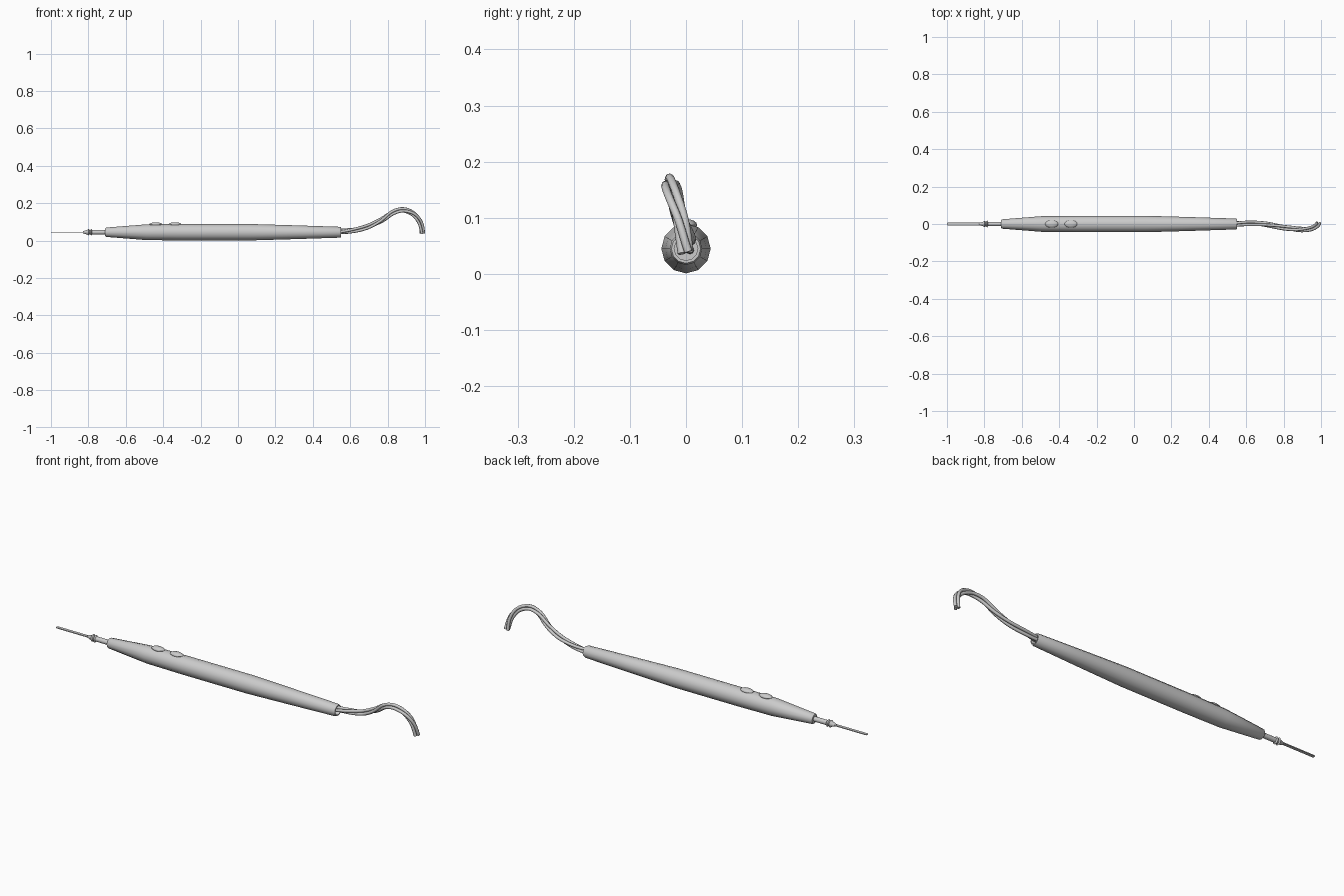
import bpy, bmesh, math
from mathutils import Vector
from mathutils.geometry import interpolate_bezier

if "Cube" in bpy.data.objects:
    bpy.data.objects.remove(bpy.data.objects["Cube"])

AXIS_Z = 0.045


def finish(ob, angle=40):
    bpy.ops.object.select_all(action='DESELECT')
    ob.select_set(True)
    bpy.context.view_layer.objects.active = ob
    bpy.ops.object.shade_smooth_by_angle(angle=math.radians(angle))


def lathe(name, profile, sides):
    """Revolve (x, radius, centre z) stations around the long axis; radius 0 closes an end."""
    bm = bmesh.new()
    rings = []
    for x, r in profile:
        if r == 0:
            rings.append([bm.verts.new((x, 0, AXIS_Z))])
        else:
            rings.append([bm.verts.new((x, r * math.sin(2 * math.pi * i / sides),
                                        AXIS_Z + r * math.cos(2 * math.pi * i / sides)))
                          for i in range(sides)])
    for a, b in zip(rings, rings[1:]):
        for i in range(sides):
            j = (i + 1) % sides
            quad = [a[i % len(a)], a[j % len(a)], b[j % len(b)], b[i % len(b)]]
            bm.faces.new(list(dict.fromkeys(quad)))
    bmesh.ops.recalc_face_normals(bm, faces=bm.faces)
    me = bpy.data.meshes.new(name)
    bm.to_mesh(me)
    bm.free()
    ob = bpy.data.objects.new(name, me)
    bpy.context.collection.objects.link(ob)
    finish(ob)
    return ob


# Tapered handle with a recessed cable end
lathe("handle", [(-0.71, 0), (-0.71, 0.021), (-0.705, 0.025), (-0.49, 0.042),
                 (-0.3, 0.044), (0.06, 0.044), (0.3, 0.037), (0.545, 0.029),
                 (0.552, 0.026), (0.552, 0.021), (0.51, 0.021), (0.51, 0)], 12)

# Electrode collar: cone, two ridges and shaft
lathe("electrode_collar", [(-0.83, 0), (-0.83, 0.005), (-0.805, 0.013), (-0.80, 0.018),
                           (-0.795, 0.013), (-0.79, 0.013), (-0.785, 0.018),
                           (-0.78, 0.012), (-0.70, 0.012), (-0.70, 0)], 12)

# Flat blade with a rounded tip
bpy.ops.mesh.primitive_cube_add(size=1, location=(-0.91, 0, AXIS_Z))
blade = bpy.context.object
blade.name = "electrode_blade"
blade.scale = (0.18, 0.015, 0.004)
bpy.ops.object.transform_apply(location=False, rotation=False, scale=True)
bm = bmesh.new()
bm.from_mesh(blade.data)
tip = [e for e in bm.edges if all(v.co.x < 0 for v in e.verts)
       and abs(e.verts[0].co.z - e.verts[1].co.z) > 0.001]
bmesh.ops.bevel(bm, geom=tip, offset=0.005, segments=3, profile=0.5, affect='EDGES')
bm.to_mesh(blade.data)
bm.free()

# Two oval push buttons
for name, x in (("cut_button", -0.44), ("coagulate_button", -0.337)):
    bpy.ops.mesh.primitive_uv_sphere_add(segments=16, ring_count=8, radius=1,
                                         location=(x, 0, 0.087))
    button = bpy.context.object
    button.name = name
    button.scale = (0.035, 0.020, 0.011)
    bpy.ops.object.transform_apply(location=False, rotation=False, scale=True)
    finish(button)

# Centre line of the cable
keys = [Vector(p) for p in [(0.52, 0, 0.047), (0.60, 0.004, 0.054), (0.69, -0.001, 0.073),
                            (0.765, -0.012, 0.108), (0.825, -0.023, 0.15),
                            (0.885, -0.029, 0.163), (0.943, -0.024, 0.140),
                            (0.975, -0.010, 0.094), (0.985, 0.001, 0.038)]]
path = []
for i in range(len(keys) - 1):
    p0, p1 = keys[max(i - 1, 0)], keys[i]
    p2, p3 = keys[i + 1], keys[min(i + 2, len(keys) - 1)]
    path += interpolate_bezier(p1, p1 + (p2 - p0) / 6, p2 - (p3 - p1) / 6, p2, 5)[:-1]
path.append(keys[-1])

# Three strands loosely twisted around the centre line
for s in range(3):
    cu = bpy.data.curves.new(f"cable_strand_{s + 1}", 'CURVE')
    cu.dimensions = '3D'
    cu.bevel_depth = 0.0075
    cu.bevel_resolution = 2
    cu.use_fill_caps = True
    sp = cu.splines.new('POLY')
    sp.points.add(len(path) - 1)
    for i, p in enumerate(path):
        t = (path[min(i + 1, len(path) - 1)] - path[max(i - 1, 0)]).normalized()
        side = t.cross(Vector((0, 1, 0))).normalized()
        up = side.cross(t)
        a = 2 * math.pi * (s / 3 + 1.1 * i / len(path))
        q = p + 0.0085 * (math.cos(a) * side + math.sin(a) * up)
        sp.points[i].co = (*q, 1)
    ob = bpy.data.objects.new(cu.name, cu)
    bpy.context.collection.objects.link(ob)
    bpy.ops.object.select_all(action='DESELECT')
    ob.select_set(True)
    bpy.context.view_layer.objects.active = ob
    bpy.ops.object.convert(target='MESH')
    finish(bpy.context.object, 50)
